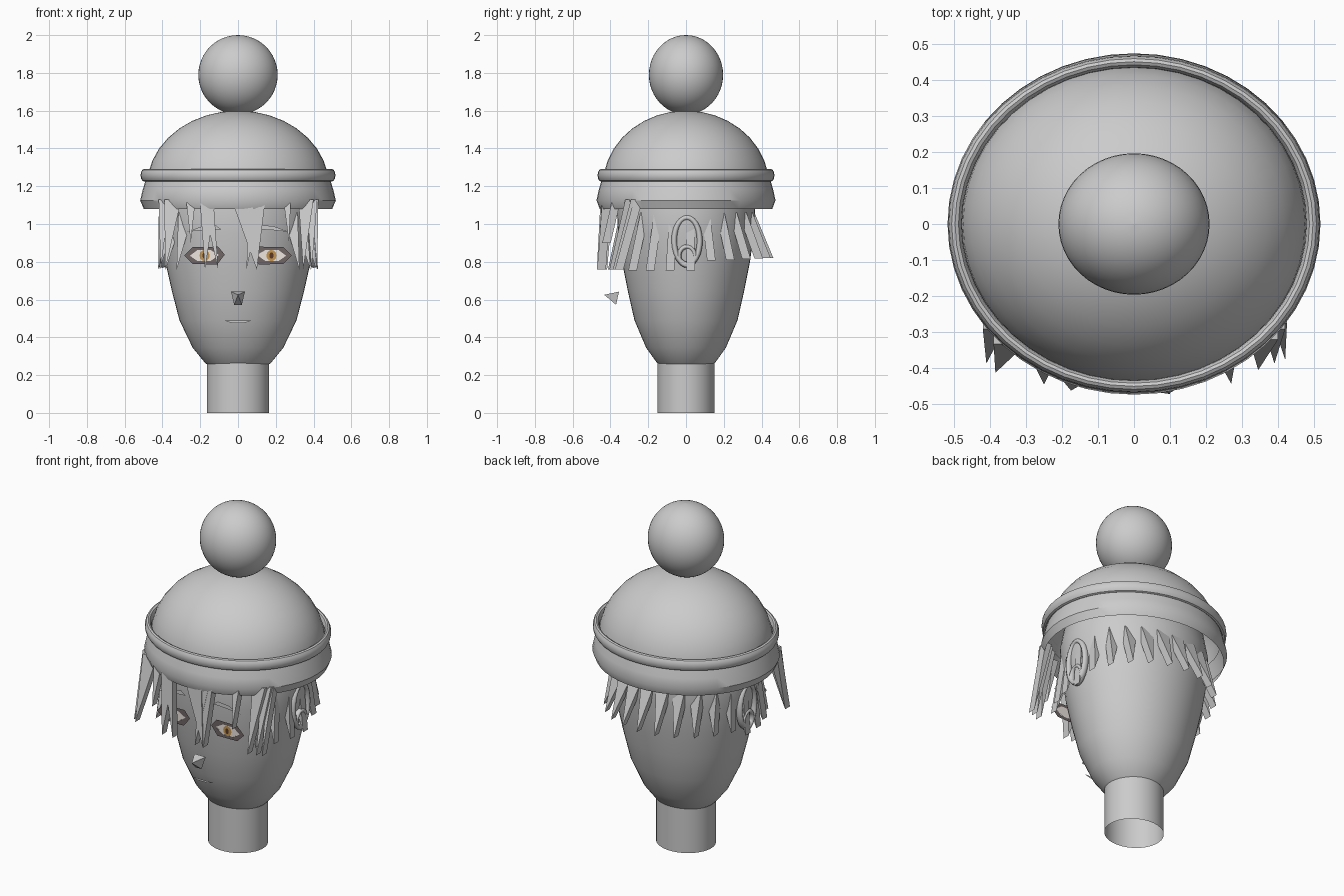
import bpy, bmesh, math
from mathutils import Matrix

if "Cube" in bpy.data.objects:
    bpy.data.objects.remove(bpy.data.objects["Cube"])


def material(name, rgb):
    m = bpy.data.materials.new(name)
    m.diffuse_color = (*rgb, 1)
    m.use_nodes = True
    m.node_tree.nodes["Principled BSDF"].inputs["Base Color"].default_value = m.diffuse_color
    return m


LID = material("lid_dark", (0.16, 0.13, 0.13))
WHITE = material("eye_white", (0.85, 0.78, 0.74))
IRIS = material("iris_amber", (0.55, 0.3, 0.08))
PUPIL = material("pupil_dark", (0.1, 0.04, 0.02))


def make(name, verts, faces, mat=None, smooth=False):
    me = bpy.data.meshes.new(name)
    me.from_pydata(verts, [], faces)
    bm = bmesh.new()
    bm.from_mesh(me)
    bmesh.ops.recalc_face_normals(bm, faces=bm.faces)
    bm.to_mesh(me)
    bm.free()
    ob = bpy.data.objects.new(name, me)
    bpy.context.collection.objects.link(ob)
    if mat:
        me.materials.append(mat)
    if smooth:
        for o in bpy.context.selected_objects:
            o.select_set(False)
        ob.select_set(True)
        bpy.context.view_layer.objects.active = ob
        bpy.ops.object.shade_smooth_by_angle(angle=math.radians(35))
    return ob


def lathe(name, profile, ratio, closed=False, n=48):
    """Spin (radius, z) points round z, squashing y by ratio."""
    verts = [(r * math.cos(2 * math.pi * i / n), ratio * r * math.sin(2 * math.pi * i / n), z)
             for r, z in profile for i in range(n)]
    k = len(profile)
    faces = [(j * n + i, j * n + (i + 1) % n, (j + 1) % k * n + (i + 1) % n, (j + 1) % k * n + i)
             for j in range(k if closed else k - 1) for i in range(n)]
    return make(name, verts, faces, None, True)


def arc(r, h, zc, a0, a1, steps):
    return [(r * math.cos(math.radians(a0 + (a1 - a0) * i / steps)),
             zc + h * math.sin(math.radians(a0 + (a1 - a0) * i / steps))) for i in range(steps + 1)]


# Neck and head
lathe("neck", [(0.165, 0), (0.165, 0.27)], 0.92)
lathe("head", [(0.155, 0.25), (0.175, 0.265), (0.24, 0.345), (0.31, 0.49), (0.35, 0.645),
               (0.385, 0.8), (0.408, 0.95), (0.418, 1.1), (0.39, 1.25), (0.25, 1.38),
               (0.001, 1.43)], 0.88)

# Knitted hat: dome, brim, rolled band and bobble
lathe("hat_dome", arc(0.482, 0.4, 1.2, 0, 89.9, 9), 0.915)
lathe("hat_brim", [(0.488, 1.235), (0.505, 1.18), (0.518, 1.125), (0.499, 1.08)], 0.915)
lathe("hat_band", [(0.497 + 0.019 * math.cos(i * math.pi / 6), 1.258 + 0.033 * math.sin(i * math.pi / 6))
                   for i in range(12)], 0.907, True)
lathe("bobble", arc(0.21, 0.21, 1.79, -89.9, 89.9, 24), 0.935)


# Ears: oval rings with a smaller inner fold
def ear_ring(name, side, ry, rz, tube, zc):
    bm = bmesh.new()
    n, m = 24, 8
    grid = []
    for i in range(n):
        a = 2 * math.pi * i / n
        grid.append([bm.verts.new((side * (0.402 + 0.02 * math.cos(b)),
                                   0.005 + (ry + tube * math.sin(b)) * math.cos(a),
                                   zc + (rz + tube * math.sin(b)) * math.sin(a)))
                     for b in [2 * math.pi * j / m for j in range(m)]])
    for i in range(n):
        for j in range(m):
            bm.faces.new((grid[i][j], grid[(i + 1) % n][j],
                          grid[(i + 1) % n][(j + 1) % m], grid[i][(j + 1) % m]))
    me = bpy.data.meshes.new(name)
    bmesh.ops.recalc_face_normals(bm, faces=bm.faces)
    bm.to_mesh(me)
    bm.free()
    me.polygons.foreach_set("use_smooth", [True] * len(me.polygons))
    bpy.context.collection.objects.link(bpy.data.objects.new(name, me))


for s, label in ((1, "right"), (-1, "left")):
    ear_ring("ear_" + label, s, 0.068, 0.125, 0.015, 0.91)
    ear_ring("ear_lobe_" + label, s, 0.042, 0.05, 0.012, 0.83)


# Flat face features, drawn in x-z and laid at one depth
def plate(name, pts, y, mat=None):
    return make(name, [(x, y, z) for x, z in pts], [range(len(pts))], mat)


def oval(cx, cz, rx, rz, n=12):
    return [(cx + rx * math.cos(2 * math.pi * i / n), cz + rz * math.sin(2 * math.pi * i / n))
            for i in range(n)]


OUTER = [(0.07, 0.838), (0.105, 0.88), (0.24, 0.878), (0.285, 0.833), (0.24, 0.788), (0.11, 0.786)]
INNER = [(0.1, 0.836), (0.145, 0.862), (0.215, 0.862), (0.255, 0.832), (0.215, 0.804), (0.145, 0.804)]
BROW = [(0.09, 0.972), (0.18, 0.968), (0.27, 0.958), (0.19, 0.988), (0.12, 0.995)]
for s, label in ((1, "right"), (-1, "left")):
    flip = lambda pts: [(s * x, z) for x, z in pts]
    rim = [(x, -0.35, z) for x, z in flip(OUTER)] + [(x, -0.35, z) for x, z in flip(INNER)]
    make("eyelid_" + label, rim, [(i, (i + 1) % 6, (i + 1) % 6 + 6, i + 6) for i in range(6)], LID)
    plate("eyeball_" + label, flip(INNER), -0.349, WHITE)
    plate("iris_" + label, oval(s * 0.177, 0.833, 0.027, 0.03), -0.353, IRIS)
    plate("pupil_" + label, oval(s * 0.177, 0.833, 0.011, 0.017), -0.356, PUPIL)
    plate("eyebrow_" + label, flip(BROW), -0.36)

# Nose and mouth
make("nose", [(-0.037, -0.355, 0.642), (0.037, -0.355, 0.642), (0.02, -0.37, 0.572),
              (-0.02, -0.37, 0.572), (0, -0.433, 0.625)],
     [(0, 1, 4), (1, 2, 4), (2, 3, 4), (3, 0, 4), (0, 1, 2, 3)])
plate("mouth", [(-0.07, 0.488), (-0.035, 0.477), (0.035, 0.477), (0.07, 0.488)], -0.33)


# Hair: wedge locks, tapering in x and constant in depth
def lock(name, top, tip, width, depth):
    v = []
    for d in (-depth / 2, depth / 2):
        v += [(top[0] - width / 2, top[1] + d, top[2]), (top[0] + width / 2, top[1] + d, top[2]),
              (tip[0], tip[1] + d, tip[2])]
    make(name, v, [(0, 1, 2), (5, 4, 3), (0, 3, 4, 1), (1, 4, 5, 2), (2, 5, 3, 0)])


# Fringe: (x at top, x at tip, width)
for i, (x0, x1, w) in enumerate([(-0.39, -0.41, 0.06), (-0.345, -0.385, 0.09), (-0.25, -0.25, 0.05),
                                 (-0.16, -0.175, 0.085), (-0.16, -0.105, 0.06), (0.02, 0.1, 0.11),
                                 (0.09, 0.045, 0.07), (0.1, 0.1, 0.09), (0.26, 0.27, 0.04),
                                 (0.36, 0.345, 0.08), (0.39, 0.39, 0.06), (0.405, 0.42, 0.04)]):
    y = -0.43 * math.sqrt(1 - (x0 / 0.5) ** 2)
    z = 0.9 if w < 0.055 and abs(x0) < 0.3 else 0.758
    lock(f"fringe_{i}", (x0, y, 1.13), (x1, y - 0.02 - 0.2 * x0 * x0 / 0.4, z), w, 0.045)

# Sides and back: locks flaring out around the head
for i in range(19):
    a = math.radians(-40 + 260 * i / 18)
    c, s = math.cos(a), math.sin(a)
    z = 0.755 if s < 0.08 else 0.8 + 0.02 * s
    lock(f"back_lock_{i}", (0.36 * c, 0.34 * s, 1.06), (0.425 * c, 0.44 * s, z), 0.08, 0.045)
